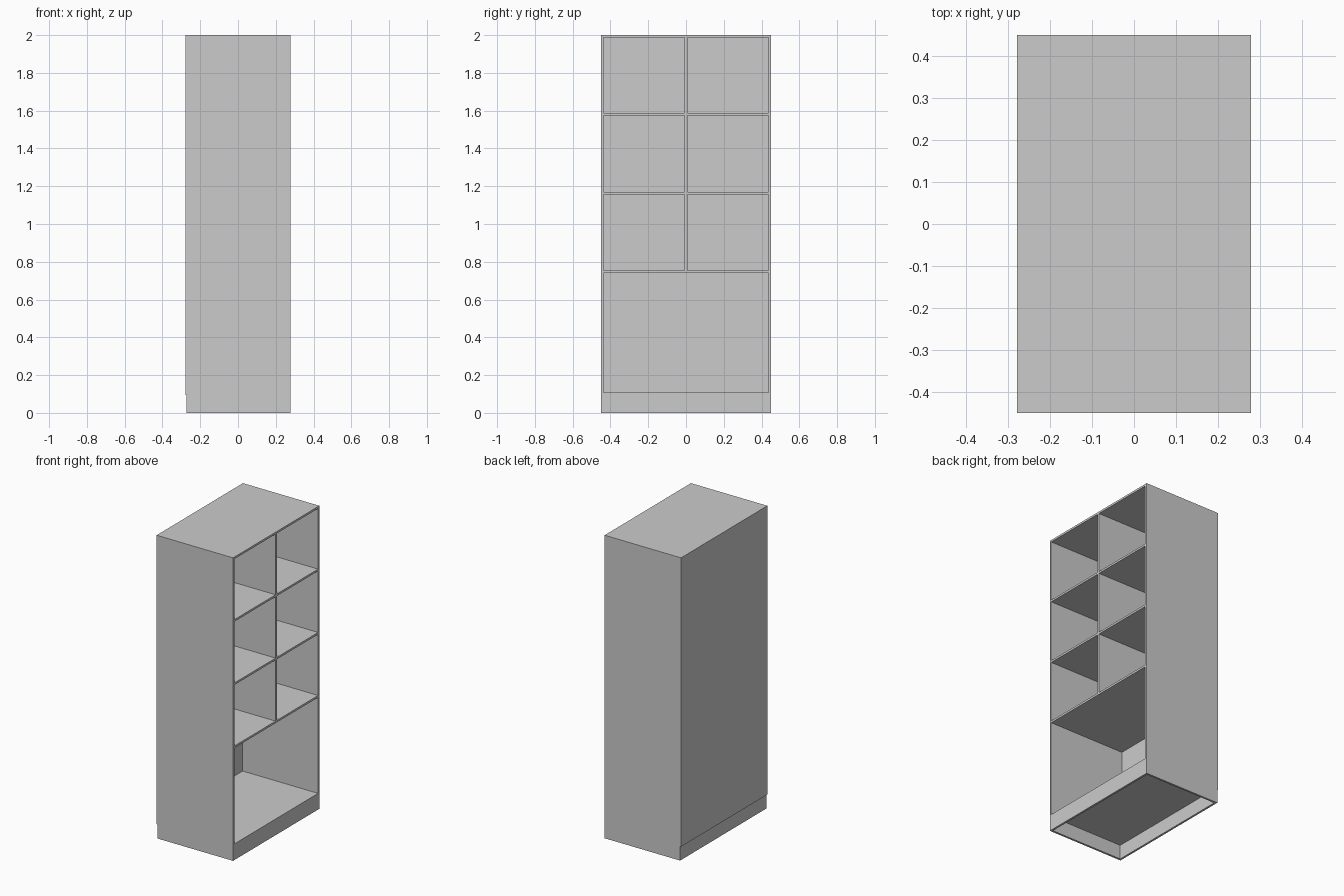
import bpy

cube = bpy.data.objects.get("Cube")
if cube:
    bpy.data.objects.remove(cube, do_unlink=True)

# One plain grey board finish
GREY = (0.6, 0.6, 0.6, 1.0)
board_mat = bpy.data.materials.new("light grey board")
board_mat.use_nodes = True
board_mat.diffuse_color = GREY
board_mat.node_tree.nodes["Principled BSDF"].inputs["Base Color"].default_value = GREY

T = 0.0133                      # board thickness
W = 0.45                        # half width
BACK, FRONT = -0.272, 0.279     # carcass depth
PLINTH = 0.0935                 # plinth height
IN = W - T                      # inner half width


def board(name, x, y, z):
    """Add a box panel spanning the given (low, high) ranges."""
    lo, hi = zip(x, y, z)
    bpy.ops.mesh.primitive_cube_add(size=1, location=[(a + b) / 2 for a, b in zip(lo, hi)])
    obj = bpy.context.object
    obj.name = name
    obj.scale = [b - a for a, b in zip(lo, hi)]
    bpy.ops.object.transform_apply(location=False, rotation=False, scale=True)
    obj.data.materials.append(board_mat)
    return obj


depth = (BACK, FRONT)

# Carcass
board("right_side", depth, (-W, -IN), (0, 2 - T))
board("left_side", depth, (IN, W), (0, 2 - T))
board("top_panel", depth, (-W, W), (2 - T, 2))
board("floor_panel", depth, (-IN, IN), (PLINTH, PLINTH + T))
board("back_panel", (-0.279, BACK), (-W, W), (PLINTH, 2))

# Plinth boards at the open side and the back
board("plinth_front", (FRONT - T, FRONT), (-IN, IN), (0, PLINTH))
board("plinth_back", (BACK, BACK + T), (-IN, IN), (0, PLINTH))

# Full width shelf, divider above it and paired upper shelves
shelf_top = 0.753
board("middle_shelf", depth, (-IN, IN), (shelf_top - T, shelf_top))
board("divider", depth, (-T / 2, T / 2), (shelf_top, 2 - T))
for level, top in (("lower", 1.169), ("upper", 1.587)):
    for side, span in (("right", (-IN, -T / 2)), ("left", (T / 2, IN))):
        board(f"{level}_shelf_{side}", depth, span, (top - T, top))
